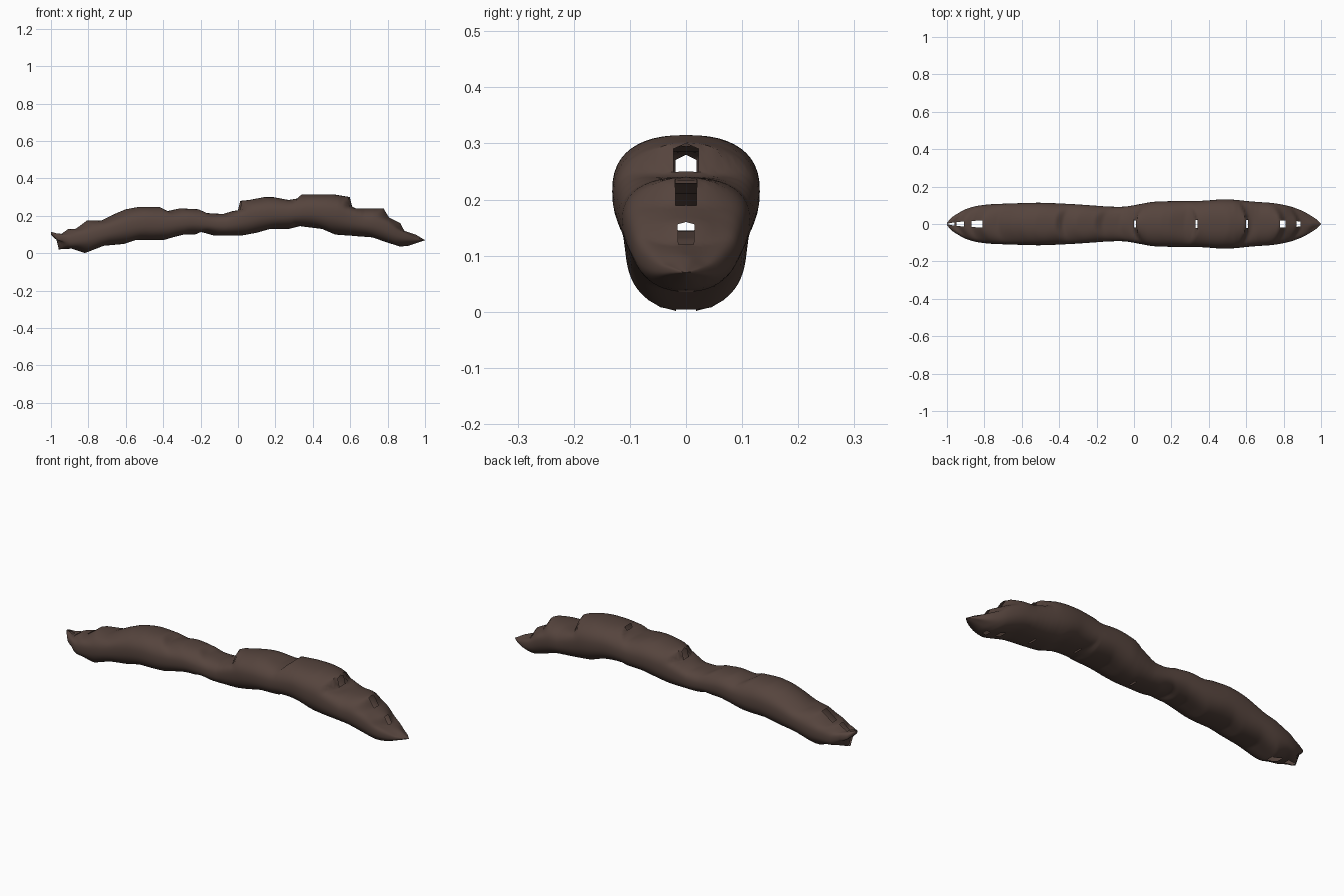
import bpy
import bmesh
from math import cos, sin, pi, copysign

cube = bpy.data.objects.get("Cube")
if cube:
    bpy.data.objects.remove(cube, do_unlink=True)

# Lengthwise profiles: (x, height) for crest and belly, (x, half width) for the sides
CREST = [(-1, .115), (-.95, .1), (-.91, .13), (-.87, .13), (-.81, .175), (-.73, .175),
         (-.66, .21), (-.6, .235), (-.53, .248), (-.42, .248), (-.38, .225), (-.31, .24),
         (-.21, .235), (-.17, .215), (-.08, .21), (-.03, .225), (0, .23), (.01, .28),
         (.06, .285), (.14, .3), (.19, .3), (.27, .285), (.33, .295), (.34, .315),
         (.51, .315), (.6, .3), (.61, .25), (.63, .24), (.78, .24), (.81, .19),
         (.87, .16), (.89, .12), (.95, .1), (1, .07)]
BELLY = [(-1, .1), (-.97, .07), (-.96, .02), (-.89, .025), (-.82, 0), (-.72, .04),
         (-.61, .05), (-.55, .07), (-.4, .07), (-.35, .085), (-.29, .1), (-.23, .1),
         (-.2, .115), (-.13, .095), (.02, .095), (.1, .11), (.17, .13), (.27, .13),
         (.33, .145), (.45, .13), (.52, .1), (.72, .085), (.79, .06), (.87, .035),
         (.91, .04), (1, .07)]
SIDES = [(-1, .005), (-.97, .045), (-.9, .085), (-.8, .105), (-.5, .115), (-.3, .105),
         (-.1, .09), (0, .095), (.05, .115), (.15, .122), (.35, .122), (.5, .135),
         (.6, .122), (.78, .11), (.9, .075), (.96, .04), (1, .002)]

STATIONS = 200
SEGMENTS = 48
ROUNDNESS = 2.4


def sample(profile, x):
    """Linear interpolation along a lengthwise profile."""
    x = max(profile[0][0], min(profile[-1][0], x))
    for (x0, v0), (x1, v1) in zip(profile, profile[1:]):
        if x <= x1:
            return v0 + (v1 - v0) * (x - x0) / (x1 - x0)
    return profile[-1][1]


def smoothed(profile, x):
    """Profile averaged over a short stretch, narrowing towards the tips."""
    reach = min(.06, 1 - abs(x))
    return sum(sample(profile, x + reach * k / 4) for k in range(-4, 5)) / 9


def squared(value):
    """Superellipse coordinate, keeping the sign."""
    return copysign(abs(value) ** (2 / ROUNDNESS), value)


def ring(bm, x):
    """One cross-section: stepped along the ridges, smooth along the flanks."""
    width = smoothed(SIDES, x)
    middle = (smoothed(CREST, x) + smoothed(BELLY, x)) / 2
    bow = copysign(min(.05, 1 - abs(x)), x - .3)
    verts = []
    for i in range(SEGMENTS):
        angle = 2 * pi * i / SEGMENTS
        side, up = squared(sin(angle)), squared(cos(angle))
        profile = CREST if up > 0 else BELLY
        flank = side * side
        stepped = sample(profile, x + bow * flank)
        edge = stepped + (smoothed(profile, x) - stepped) * flank
        verts.append(bm.verts.new((x, width * side, middle + (edge - middle) * abs(up))))
    return verts


def is_slit(x):
    """True where the crest or belly rises steeply enough to crack open."""
    return any(abs(sample(p, x + .005) - sample(p, x - .005)) > .0072
               for p in (CREST, BELLY))


# Bark-covered branch: lofted rings, left open in narrow slits at the steep steps
bm = bmesh.new()
rings = [ring(bm, -1 + 2 * i / STATIONS) for i in range(STATIONS + 1)]
ridges = (0, SEGMENTS - 1, SEGMENTS // 2, SEGMENTS // 2 - 1)
for a, b in zip(rings, rings[1:]):
    slit = is_slit((a[0].co.x + b[0].co.x) / 2)
    for i in range(SEGMENTS):
        if slit and i in ridges:
            continue
        j = (i + 1) % SEGMENTS
        bm.faces.new((a[i], a[j], b[j], b[i]))
bm.faces.new(rings[0])
bm.faces.new(rings[-1])
bmesh.ops.recalc_face_normals(bm, faces=bm.faces)

mesh = bpy.data.meshes.new("branch")
bm.to_mesh(mesh)
bm.free()
branch = bpy.data.objects.new("branch", mesh)
bpy.context.collection.objects.link(branch)

# Dark brown bark
bark = bpy.data.materials.new("dark brown bark")
bark.use_nodes = True
colour = (.092, .058, .047, 1)
bark.diffuse_color = colour
bark.node_tree.nodes["Principled BSDF"].inputs["Base Color"].default_value = colour
mesh.materials.append(bark)

# Smooth flanks with crisp steps
bpy.ops.object.select_all(action="DESELECT")
branch.select_set(True)
bpy.context.view_layer.objects.active = branch
bpy.ops.object.shade_smooth_by_angle(angle=pi / 4)
